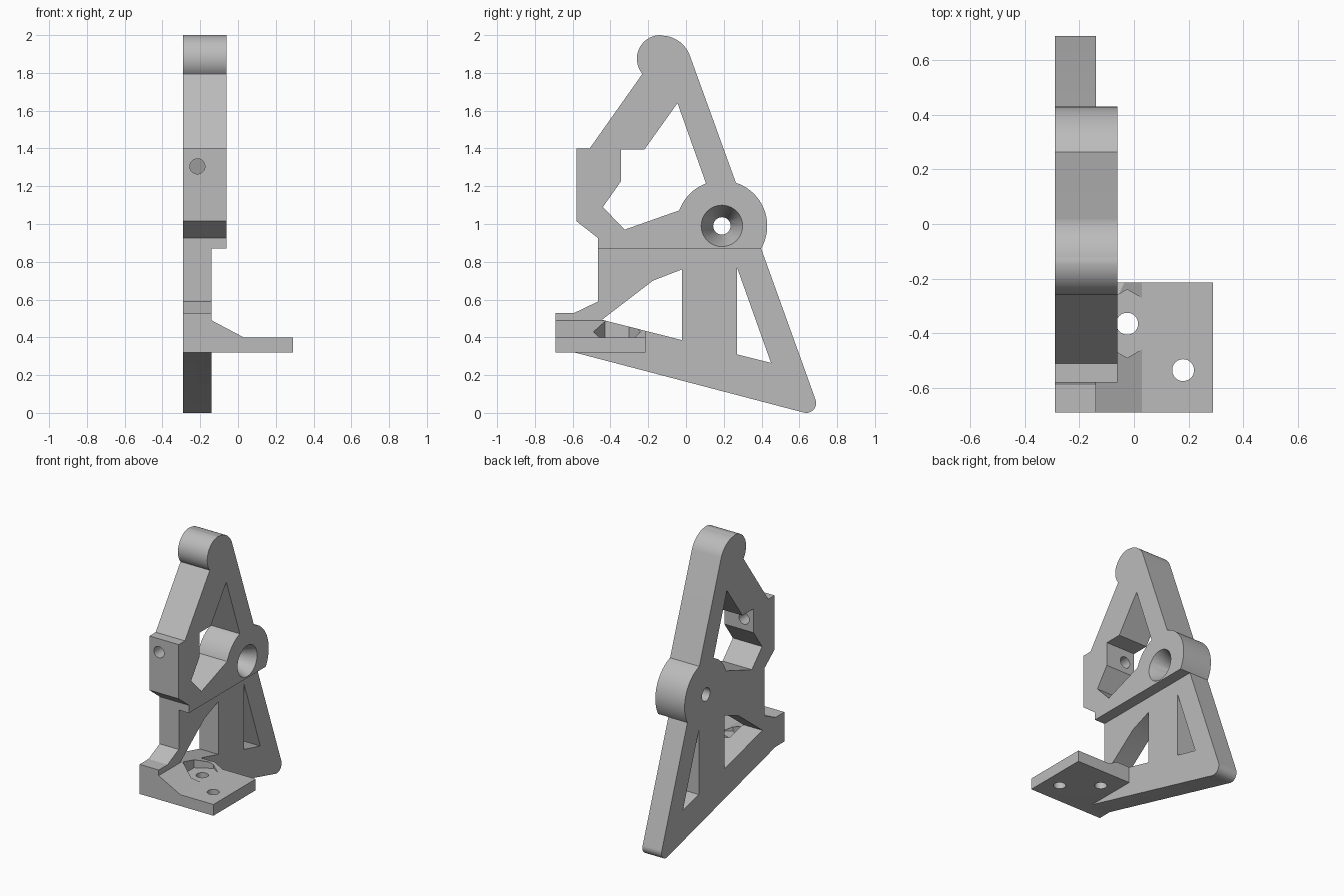
import bpy, bmesh
from math import cos, sin, radians, pi

cube = bpy.data.objects.get("Cube")
if cube:
    bpy.data.objects.remove(cube, do_unlink=True)

grey = bpy.data.materials.new("light_grey")
grey.use_nodes = True
colour = (0.5, 0.5, 0.5, 1)
grey.diffuse_color = colour
grey.node_tree.nodes["Principled BSDF"].inputs["Base Color"].default_value = colour


def arc(cx, cy, r, start, end, n=24):
    steps = [radians(start + (end - start) * i / n) for i in range(n + 1)]
    return [(cx + r * cos(a), cy + r * sin(a)) for a in steps]


def circle(cx, cy, r, n=40):
    return arc(cx, cy, r, 0, 360, n)[:-1]


def prism(name, points, axis, low, high):
    """Extrude a 2D profile along the given axis."""
    place = {"x": lambda p, d: (d, p[0], p[1]),
             "y": lambda p, d: (p[0], d, p[1]),
             "z": lambda p, d: (p[0], p[1], d)}[axis]
    bm = bmesh.new()
    a = [bm.verts.new(place(p, low)) for p in points]
    b = [bm.verts.new(place(p, high)) for p in points]
    bm.faces.new(a)
    bm.faces.new(b)
    for i in range(len(a)):
        j = (i + 1) % len(a)
        bm.faces.new((a[i], a[j], b[j], b[i]))
    bmesh.ops.recalc_face_normals(bm, faces=bm.faces[:])
    mesh = bpy.data.meshes.new(name)
    bm.to_mesh(mesh)
    bm.free()
    mesh.materials.append(grey)
    obj = bpy.data.objects.new(name, mesh)
    bpy.context.collection.objects.link(obj)
    return obj


def combine(target, tool, operation="DIFFERENCE"):
    """Apply a boolean and discard the tool."""
    bpy.context.view_layer.objects.active = target
    mod = target.modifiers.new(tool.name, "BOOLEAN")
    mod.operation = operation
    mod.solver = "EXACT"
    mod.object = tool
    bpy.ops.object.modifier_apply(modifier=mod.name)
    bpy.data.objects.remove(tool, do_unlink=True)


# Side outline: rounded head, clamp block, foot, tail and pivot boss
outline = (arc(0.19, 0.99, 0.24, -30, 72)
           + arc(-0.13, 1.837, 0.16, 20.5, 88)
           + arc(-0.135, 1.875, 0.125, 90, 220)
           + [(-0.51, 1.4), (-0.58, 1.4), (-0.58, 1.015), (-0.465, 0.925),
              (-0.465, 0.59), (-0.59, 0.53), (-0.69, 0.53), (-0.69, 0.32), (-0.59, 0.32)]
           + arc(0.637, 0.052, 0.052, 255, 380, 12))
bracket = prism("bracket", outline, "x", -0.29, -0.06)

# Thinner lower half
lower = [(-1, -0.1), (1, -0.1), (1, 0.87), (-1, 0.87)]
combine(bracket, prism("lower_step", lower, "x", -0.14, 0.1))

# Mounting foot with sloped gusset
foot = [(-0.2, 0.32), (0.29, 0.32), (0.29, 0.4), (0.03, 0.4), (-0.14, 0.49), (-0.2, 0.49)]
combine(bracket, prism("foot", foot, "y", -0.69, -0.215), "UNION")

# Openings through the plate
upper_window = ([(-0.045, 1.64)] + arc(0.19, 0.99, 0.24, 110.5, 160)
                + [(-0.325, 0.97), (-0.44, 1.09), (-0.345, 1.225),
                   (-0.345, 1.395), (-0.22, 1.395)])
front_window = [(-0.02, 0.76), (-0.02, 0.385), (-0.445, 0.493), (-0.175, 0.7)]
rear_window = [(0.27, 0.77), (0.27, 0.31), (0.45, 0.265)]
for name, shape in (("upper_window", upper_window), ("front_window", front_window),
                    ("rear_window", rear_window)):
    combine(bracket, prism(name, shape, "x", -0.4, 0.2))

# Pivot bore and its countersink
combine(bracket, prism("pivot_bore", circle(0.19, 0.99, 0.046), "x", -0.4, 0.2))
bpy.ops.mesh.primitive_cone_add(vertices=40, radius1=0.045, radius2=0.114, depth=0.16,
                                location=(-0.13, 0.19, 0.99), rotation=(0, pi / 2, 0))
countersink = bpy.context.object
countersink.name = "countersink"
countersink.data.materials.append(grey)
bpy.context.view_layer.update()
combine(bracket, countersink)

# Clamp screw hole, hexagonal nut pocket and foot screw holes
combine(bracket, prism("clamp_hole", circle(-0.215, 1.305, 0.04), "y", -0.7, -0.3))
hexagon = arc(-0.025, -0.365, 0.125, 90, 450, 6)[:-1]
combine(bracket, prism("nut_pocket", hexagon, "z", 0.4, 0.6))
for x, y in ((-0.025, -0.365), (0.18, -0.535)):
    combine(bracket, prism("foot_hole", circle(x, y, 0.04), "z", 0.2, 0.6))

bpy.ops.object.select_all(action="DESELECT")
bracket.select_set(True)
bpy.context.view_layer.objects.active = bracket
bpy.ops.object.shade_smooth_by_angle(angle=radians(25))
